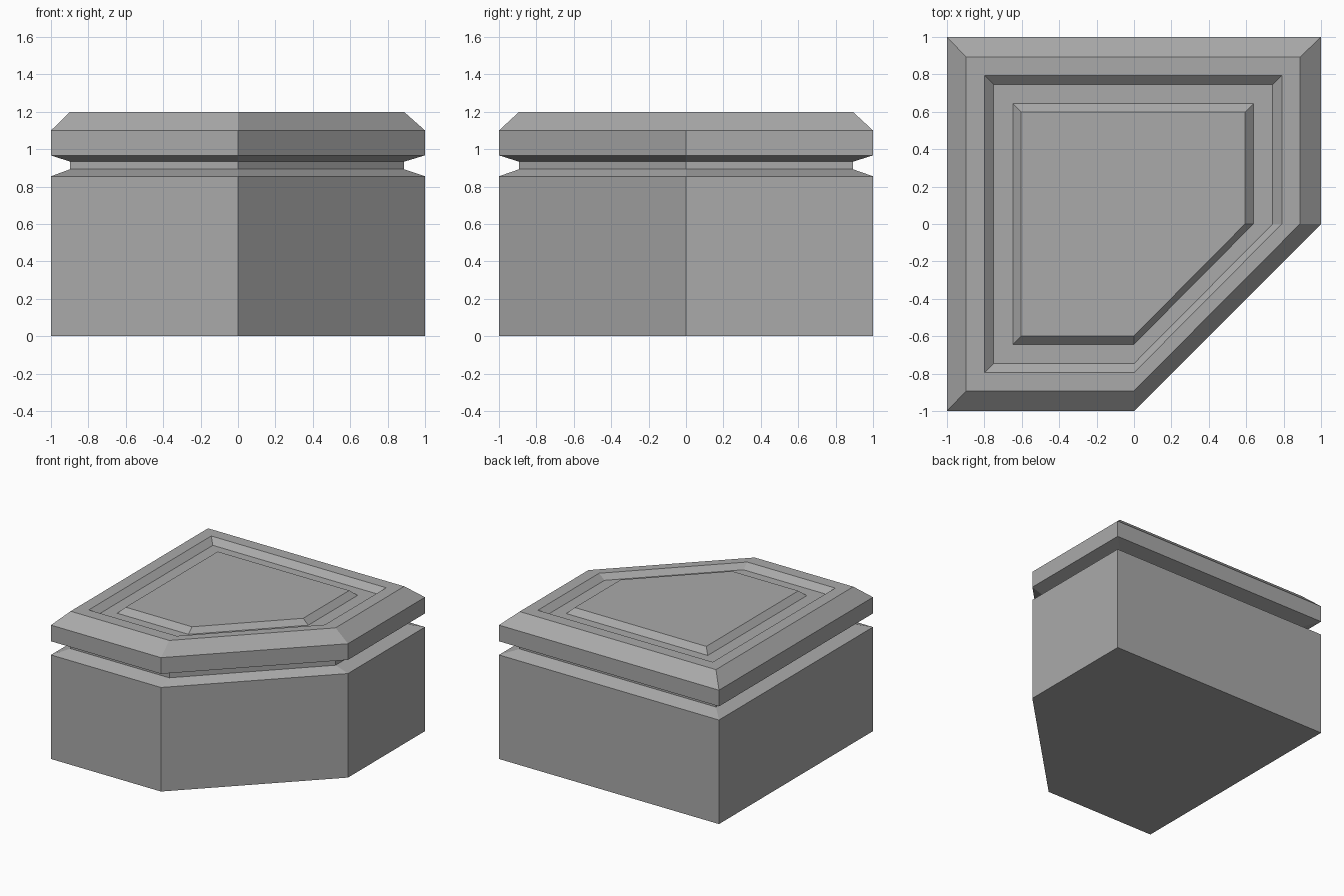
import bpy
import bmesh

cube = bpy.data.objects.get("Cube")
if cube:
    bpy.data.objects.remove(cube, do_unlink=True)

# Single grey material
grey = bpy.data.materials.new("stone_grey")
grey.use_nodes = True
colour = (0.4, 0.4, 0.4, 1)
grey.diffuse_color = colour
grey.node_tree.nodes["Principled BSDF"].inputs["Base Color"].default_value = colour

# Square plan with one clipped front corner
PLAN = [(-1, -1), (0, -1), (1, 0), (1, 1), (-1, 1)]

# Section from the foot up and in to the middle panel: (plan scale, height)
SECTION = [
    (1, 0), (1, 0.855),              # body
    (0.892, 0.893), (0.892, 0.933),  # recessed neck
    (1, 0.967), (1, 1.1),            # cap rim
    (0.892, 1.2), (0.795, 1.2),      # chamfer and top border
    (0.746, 1.155), (0.643, 1.155),  # sunken groove
    (0.598, 1.2),                    # raised panel
]


def ring(bm, scale, z):
    """One outline of the plan; inset outlines sit slightly to the left."""
    shift = -0.005 if scale < 1 else 0
    return [bm.verts.new((x * scale + (shift if x else 0), y * scale, z))
            for x, y in PLAN]


def loft(name, section):
    bm = bmesh.new()
    rings = [ring(bm, s, z) for s, z in section]
    n = len(PLAN)
    for low, high in zip(rings, rings[1:]):
        for i in range(n):
            j = (i + 1) % n
            bm.faces.new((low[i], low[j], high[j], high[i]))
    bm.faces.new(rings[0][::-1])
    bm.faces.new(rings[-1])
    bmesh.ops.recalc_face_normals(bm, faces=bm.faces)
    mesh = bpy.data.meshes.new(name)
    bm.to_mesh(mesh)
    bm.free()
    mesh.materials.append(grey)
    obj = bpy.data.objects.new(name, mesh)
    bpy.context.collection.objects.link(obj)
    return obj


loft("corner_block", SECTION)
